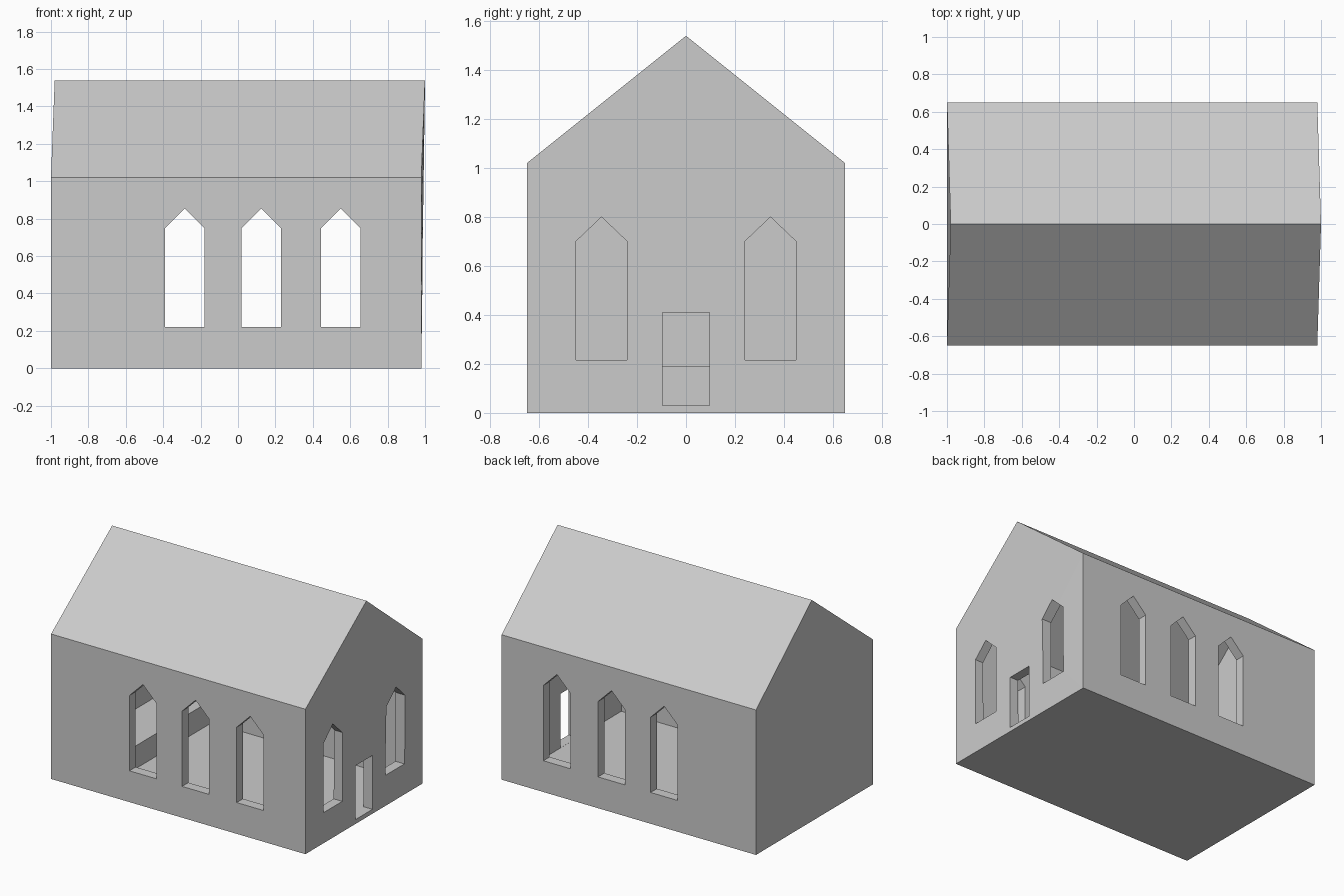
import bpy, bmesh
from mathutils import Vector

if "Cube" in bpy.data.objects:
    bpy.data.objects.remove(bpy.data.objects["Cube"])


def prism(name, profile, depth):
    """Extrude a closed profile of 3D points along the depth vector."""
    bm = bmesh.new()
    face = bm.faces.new([bm.verts.new(p) for p in profile])
    ext = bmesh.ops.extrude_face_region(bm, geom=[face], use_keep_orig=True)
    verts = [g for g in ext["geom"] if isinstance(g, bmesh.types.BMVert)]
    bmesh.ops.translate(bm, verts=verts, vec=Vector(depth))
    bmesh.ops.recalc_face_normals(bm, faces=bm.faces)
    mesh = bpy.data.meshes.new(name)
    bm.to_mesh(mesh)
    bm.free()
    obj = bpy.data.objects.new(name, mesh)
    bpy.context.collection.objects.link(obj)
    return obj


def gable_shape(x, half, floor, eave, ridge):
    """House cross-section; the ridge leans slightly towards +x."""
    return [(x, -half, floor), (x, half, floor), (x, half, eave),
            (x + 0.02, 0, ridge), (x, -half, eave)]


def pointed(c, half, bottom, spring, apex):
    """Pointed window outline as (across, up) pairs."""
    return [(c - half, bottom), (c + half, bottom), (c + half, spring),
            (c, apex), (c - half, spring)]


# Outer walls and roof
house = prism("chapel_shell", gable_shape(-1.0, 0.65, 0, 1.02, 1.54), (1.98, 0, 0))

# Hollow interior
cutters = [prism("interior_cutter", gable_shape(-0.93, 0.58, 0.03, 0.986, 1.45), (1.84, 0, 0))]

# Side windows, cut through both long walls
for x in (-0.285, 0.125, 0.55):
    outline = [(u, -0.8, v) for u, v in pointed(x, 0.105, 0.22, 0.75, 0.855)]
    cutters.append(prism("side_window_cutter", outline, (0, 1.6, 0)))

# End windows
for y in (-0.345, 0.345):
    outline = [(0.8, u, v) for u, v in pointed(y, 0.105, 0.215, 0.70, 0.80)]
    cutters.append(prism("end_window_cutter", outline, (0.4, 0, 0)))

# Doorway, a hair above the floor level to keep the cut clean
cutters.append(prism("door_cutter", [(0.8, -0.095, 0.031), (0.8, 0.095, 0.031),
                                     (0.8, 0.095, 0.41), (0.8, -0.095, 0.41)], (0.4, 0, 0)))

for cutter in cutters:
    cutter.hide_render = True
    cutter.hide_set(True)
    mod = house.modifiers.new("cut", "BOOLEAN")
    mod.operation = "DIFFERENCE"
    mod.solver = "EXACT"
    mod.object = cutter

# Bake the cuts and drop the cutters
deps = bpy.context.evaluated_depsgraph_get()
house_mesh = bpy.data.meshes.new_from_object(house.evaluated_get(deps))
house.modifiers.clear()
house.data = house_mesh
for cutter in cutters:
    bpy.data.objects.remove(cutter)

# Raised platform at the far end of the interior
prism("raised_platform", [(-0.935, -0.585, 0.025), (-0.935, 0.585, 0.025),
                          (-0.935, 0.585, 0.19), (-0.935, -0.585, 0.19)], (0.325, 0, 0))
